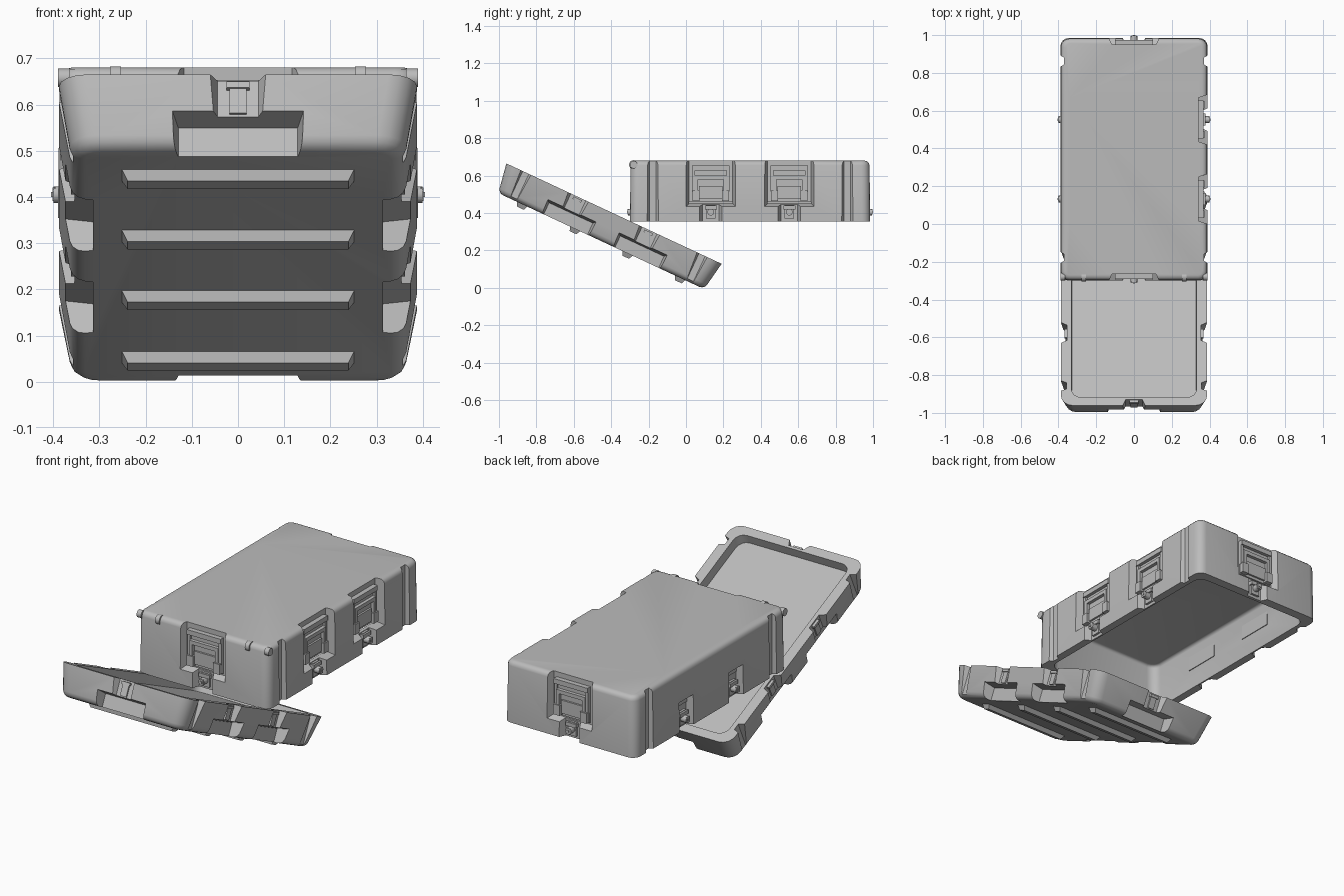
import bpy, bmesh, math
from mathutils import Matrix, Vector

if "Cube" in bpy.data.objects:
    bpy.data.objects.remove(bpy.data.objects["Cube"])

grey = bpy.data.materials.new("case grey")
grey.use_nodes = True
grey.diffuse_color = (0.5, 0.5, 0.5, 1)
grey.node_tree.nodes["Principled BSDF"].inputs["Base Color"].default_value = (0.5, 0.5, 0.5, 1)


def finish(name, bm, matrix=Matrix()):
    bmesh.ops.recalc_face_normals(bm, faces=bm.faces)
    mesh = bpy.data.meshes.new(name)
    bm.to_mesh(mesh)
    bm.free()
    mesh.materials.append(grey)
    ob = bpy.data.objects.new(name, mesh)
    bpy.context.collection.objects.link(ob)
    ob.matrix_world = matrix
    return ob


def activate(ob):
    bpy.ops.object.select_all(action="DESELECT")
    ob.select_set(True)
    bpy.context.view_layer.objects.active = ob


def smooth(ob):
    activate(ob)
    bpy.ops.object.shade_smooth_by_angle(angle=math.radians(35))


def add_block(bm, low, high, inset=(0, 0), matrix=Matrix()):
    """Block whose top face (+z) is pulled in by inset."""
    verts = bmesh.ops.create_cube(bm, size=1)["verts"]
    for v in verts:
        top = v.co.z > 0
        for i in range(3):
            side = 1 if v.co[i] > 0 else -1
            v.co[i] = (high if side > 0 else low)[i]
            if i < 2 and top:
                v.co[i] -= side * inset[i]
        v.co = matrix @ v.co
    return verts


def rounded_body(width, length, z0, z1, draft, corner, edge):
    """Drafted box with rounded corners and a rounded closed end."""
    bm = bmesh.new()
    add_block(bm, (-width / 2, -length / 2, z0), (width / 2, length / 2, z1), (draft, draft))
    uprights = [e for e in bm.edges if abs(e.verts[0].co.z - e.verts[1].co.z) > 0.01]
    bmesh.ops.bevel(bm, geom=uprights, offset=corner, segments=4, profile=0.5, affect="EDGES")
    if edge:
        rim = [e for e in bm.edges if all(abs(v.co.z - z1) < 1e-5 for v in e.verts)]
        bmesh.ops.bevel(bm, geom=rim, offset=edge, segments=3, profile=0.5, affect="EDGES")
    return bm


def cut(ob, bm):
    cutter = finish("cutter", bm)
    cutter.hide_render = True
    activate(ob)
    mod = ob.modifiers.new("cut", "BOOLEAN")
    mod.operation, mod.solver, mod.object = "DIFFERENCE", "EXACT", cutter
    bpy.ops.object.modifier_apply(modifier=mod.name)
    bpy.data.objects.remove(cutter)


def recess(ob, station, width, depth, z0, z1, slope):
    """Cut a pocket with sloping sides; the station's y axis points outward."""
    bm = bmesh.new()
    over, k = 0.04, slope * 0.04 / depth
    # stand the block up so its tapered end points inward
    inward = Matrix.Rotation(math.pi / 2, 4, "X")
    add_block(bm, (-width / 2 - k, z0 - k, -over), (width / 2 + k, z1 + k, depth),
              (slope + k, slope + k), station @ inward)
    cut(ob, bm)


def stations(width, length):
    """Latch positions: two per long side, one per end."""
    out = []
    for side in (1, -1):
        for y in (-0.21, 0.21):
            out.append((Matrix.Translation((side * width / 2, y, 0))
                        @ Matrix.Rotation(-side * math.pi / 2, 4, "Z"), 0.048))
        out.append((Matrix.Translation((0, side * length / 2, 0))
                    @ Matrix.Rotation(0 if side > 0 else math.pi, 4, "Z"), 0.036))
    return out


def grooves(ob, width, depth):
    for side in (1, -1):
        for y in (-0.52, 0.52):
            place = Matrix.Translation((side * width / 2, y, 0)) @ Matrix.Rotation(-side * math.pi / 2, 4, "Z")
            recess(ob, place, 0.06, depth, -0.1, 0.5, 0.012)


# Main shell, open at the bottom
BW, BL, BH = 0.78, 1.285, 0.325
base_place = Matrix.Translation((0, 0.3425, 0.355))
base = finish("main_shell", rounded_body(BW, BL, 0, BH, 0.004, 0.045, 0.025))
cut(base, rounded_body(0.70, 1.19, -0.05, 0.24, 0.015, 0.05, 0.015))
for place, depth in stations(BW, BL):
    recess(base, place, 0.265, depth, 0.08, 0.6, 0.016)
    recess(base, place, 0.12, 0.034, -0.2, 0.16, 0.016)
grooves(base, BW, 0.02)
base.matrix_world = base_place
smooth(base)

# Lid tray, tipped under the shell
LW, LL, LH = 0.775, 1.27, 0.162
lid_place = (Matrix.Translation((0, -0.385, 0.397)) @ Matrix.Rotation(math.radians(-25), 4, "X")
             @ Matrix.Rotation(math.pi, 4, "X"))
lid = finish("lid_tray", rounded_body(LW, LL, 0, LH, 0.028, 0.06, 0.028))
cut(lid, rounded_body(0.67, 1.18, -0.05, 0.05, 0.006, 0.05, 0))
for place, depth in stations(LW, LL):
    recess(lid, place, 0.29, 0.074, 0.078, 0.4, 0.016)
    recess(lid, place, 0.12, 0.034, -0.2, 0.12, 0.016)
grooves(lid, LW, 0.03)
lid.matrix_world = lid_place
smooth(lid)

# Stacking ribs under the lid
bm = bmesh.new()
for y in (-0.466, -0.155, 0.155, 0.466):
    add_block(bm, (-0.257, y - 0.034, LH - 0.01), (0.257, y + 0.034, LH + 0.023), (0.018, 0.014))
finish("lid_ribs", bm, lid_place)

# Strike plates in the lid notches
bm = bmesh.new()
for place, depth in stations(LW, LL):
    add_block(bm, (-0.018, -0.04, 0.01), (0.018, -0.026, 0.08), (0, 0), place)
    add_block(bm, (-0.025, -0.04, 0.008), (0.025, -0.02, 0.022), (0, 0), place)
finish("strike_plates", bm, lid_place)

# Handles and latches on the shell
handles, latches = bmesh.new(), bmesh.new()
for place, depth in stations(BW, BL):
    back = -depth - 0.004
    f = back + 0.03

    def bar(x0, x1, z0, z1, y1, y0=back):
        add_block(handles, (x0, y0, z0), (x1, y1, z1), (0, 0), place)

    bar(-0.1, 0.1, 0.105, 0.295, back + 0.012)
    bar(-0.1, 0.1, 0.272, 0.298, f)
    bar(-0.085, 0.085, 0.225, 0.245, f)
    for s in (-1, 1):
        bar(min(s * 0.1, s * 0.085), max(s * 0.1, s * 0.085), 0.16, 0.298, f - 0.006)
        bar(min(s * 0.098, s * 0.06), max(s * 0.098, s * 0.06), 0.11, 0.165, f + 0.006)
        bar(min(s * 0.085, s * 0.068), max(s * 0.085, s * 0.068), 0.16, 0.245, f)
    bar(-0.062, 0.062, 0.12, 0.19, f - 0.008)

    # latch plate, turn knob and hook
    add_block(latches, (-0.025, -0.04, 0.015), (0.025, -0.022, 0.088), (0, 0), place)
    add_block(latches, (-0.032, -0.04, 0.065), (0.032, -0.012, 0.085), (0, 0), place)
    knob = place @ Matrix.Translation((0, -0.008, 0.05)) @ Matrix.Rotation(math.pi / 2, 4, "X")
    bmesh.ops.create_cone(latches, cap_ends=True, segments=16, radius1=0.018, radius2=0.018,
                          depth=0.034, matrix=knob)
    add_block(latches, (-0.006, -0.01, 0.045), (0.006, 0.015, 0.056), (0, 0), place)
    add_block(latches, (-0.012, 0.005, 0.036), (0.012, 0.012, 0.066), (0, 0), place)
finish("handles", handles, base_place)
smooth(finish("latches", latches, base_place))

# Hinge knuckles on the front top edge, with pin ends on the sides
bm = bmesh.new()
for s in (-1, 1):
    for x, width, radius in ((0.265, 0.024, 0.025), (0.377, 0.026, 0.02)):
        spot = Matrix.Translation((s * x, -0.622, 0.303)) @ Matrix.Rotation(math.pi / 2, 4, "Y")
        bmesh.ops.create_cone(bm, cap_ends=True, segments=20, radius1=radius, radius2=radius,
                              depth=width, matrix=spot)
smooth(finish("hinge_knuckles", bm, base_place))
